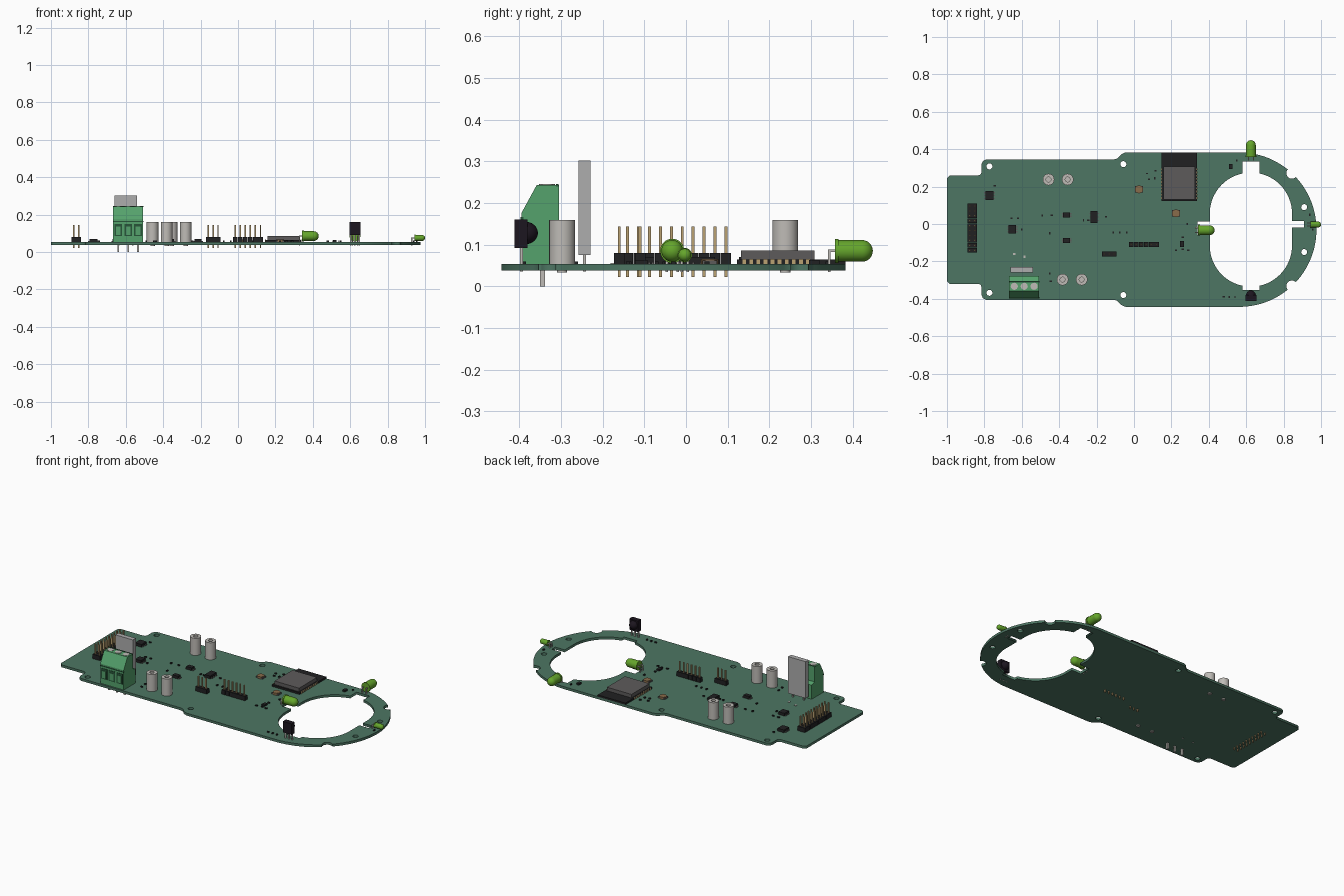
import bpy, bmesh, math, random
from mathutils import Matrix, Vector

if "Cube" in bpy.data.objects:
    bpy.data.objects.remove(bpy.data.objects["Cube"])

TOP, BOT, YC = 0.053, 0.038, -0.03


def mat(name, r, g, b):
    m = bpy.data.materials.new(name)
    m.diffuse_color = (r, g, b, 1)
    m.use_nodes = True
    m.node_tree.nodes["Principled BSDF"].inputs["Base Color"].default_value = m.diffuse_color
    return m


BOARD = mat("board_green", 0.075, 0.18, 0.125)
BLACK = mat("black_plastic", 0.015, 0.015, 0.016)
LENS = mat("lens_green", 0.13, 0.38, 0.025)
BLOCK = mat("block_green", 0.09, 0.36, 0.15)
BLOCK_DARK = mat("opening_green", 0.02, 0.09, 0.04)
GOLD = mat("gold_pin", 0.5, 0.36, 0.17)
STEEL = mat("light_metal", 0.52, 0.5, 0.47)
CAN = mat("shield_metal", 0.11, 0.105, 0.105)
BRASS = mat("button_brown", 0.25, 0.15, 0.07)
DARK = mat("receiver_black", 0.012, 0.008, 0.014)
GREY = mat("plate_grey", 0.42, 0.42, 0.42)


def box(bm, x0, x1, y0, y1, z0, z1):
    m = Matrix.Translation(((x0 + x1) / 2, (y0 + y1) / 2, (z0 + z1) / 2))
    bmesh.ops.create_cube(bm, size=1, matrix=m @ Matrix.Diagonal((x1 - x0, y1 - y0, z1 - z0, 1)))


def lathe(bm, profile, origin, axis=(0, 0, 1), n=28):
    m = Matrix.Translation(origin) @ Vector(axis).to_track_quat('Z', 'Y').to_matrix().to_4x4()
    rings = [[bm.verts.new(m @ Vector((r * math.cos(2 * math.pi * i / n), r * math.sin(2 * math.pi * i / n), h)))
              for i in range(n)] for r, h in profile]
    for a, b in zip(rings, rings[1:]):
        for i in range(n):
            j = (i + 1) % n
            bm.faces.new((a[i], a[j], b[j], b[i]))


def finish(name, bm, material, smooth=False):
    bmesh.ops.remove_doubles(bm, verts=bm.verts, dist=1e-5)
    bmesh.ops.recalc_face_normals(bm, faces=bm.faces)
    me = bpy.data.meshes.new(name)
    bm.to_mesh(me)
    bm.free()
    ob = bpy.data.objects.new(name, me)
    bpy.context.collection.objects.link(ob)
    me.materials.append(material)
    if smooth:
        bpy.ops.object.select_all(action='DESELECT')
        ob.select_set(True)
        bpy.context.view_layer.objects.active = ob
        bpy.ops.object.shade_smooth_by_angle(angle=math.radians(35))
    return ob


def boxes(name, material, items):
    bm = bmesh.new()
    for it in items:
        box(bm, *it)
    return finish(name, bm, material)


def arc(cx, cy, r, a0, a1, n):
    return [(cx + r * math.cos(math.radians(a0 + (a1 - a0) * i / n)),
             cy + r * math.sin(math.radians(a0 + (a1 - a0) * i / n))) for i in range(n + 1)]


# Board outline: upper half mirrored about the board's centre line
CX, R = 0.5625, 0.413
bite = (CX + R * math.cos(math.radians(47)), R * math.sin(math.radians(47)))
half = [(-1, .275), (-.985, .29), (-.832, .29), (-.82, .295), (-.815, .307), (-.815, .35), (-.808, .367),
        (-.79, .375), (-.11, .375), (-.09, .38), (-.068, .403), (-.045, .413)]
half += arc(CX, 0, R, 90, 51.5, 12) + arc(*bite, .03, 135, 319, 10) + arc(CX, 0, R, 42.5, 0, 14)
outline = [(x, y + YC) for x, y in half] + [(x, YC - y) for x, y in reversed(half[:-1])]

# Large opening with four square notches
hx = 0.625
hole = [(.845, -.02), (.91, -.02), (.91, .015), (.845, .015)] + arc(hx, .055, .22, 0, 78, 14)
hole += [(.67, .333), (.58, .333)] + arc(hx, .055, .22, 102, 180, 14)
hole += [(.405, .013), (.34, .013), (.34, -.06), (.405, -.06)] + arc(hx, -.115, .22, 180, 258, 14)
hole += [(.58, -.352), (.67, -.352)] + arc(hx, -.115, .22, 282, 360, 14)
loops = [outline, hole]
for x, dy in ((-.773, .338), (-.057, .35), (.91, .12)):
    for s in (1, -1):
        loops.append(arc(x, YC + s * dy, .016, 0, 345, 23))

cu = bpy.data.curves.new("board_curve", 'CURVE')
cu.dimensions, cu.fill_mode, cu.extrude = '2D', 'BOTH', (TOP - BOT) / 2
for pts in loops:
    sp = cu.splines.new('POLY')
    sp.points.add(len(pts) - 1)
    for p, (x, y) in zip(sp.points, pts):
        p.co = (x, y, 0, 1)
    sp.use_cyclic_u = True
cu.materials.append(BOARD)
board = bpy.data.objects.new("circuit_board", cu)
board.location.z = (TOP + BOT) / 2
bpy.context.collection.objects.link(board)
board.select_set(True)
bpy.context.view_layer.objects.active = board
bpy.ops.object.convert(target='MESH')

# Pin headers: body blocks plus gold pins
P = 0.0262
for name, xs, ys in (("left_header", [-.878, -.852], [-.14 + P * i for i in range(10)]),
                     ("six_pin_header", [-.015 + P * 1.03 * i for i in range(6)], [-.11]),
                     ("three_pin_header", [-.159 + P * i for i in range(3)], [-.16])):
    boxes(name + "_body", BLACK, [(x - .0129, x + .0129, y - .0125, y + .0125, TOP, .08) for x in xs for y in ys])
    boxes(name + "_pins", GOLD, [(x - .0035, x + .0035, y - .0035, y + .0035, .022, .143) for x in xs for y in ys])

# Hollow cylindrical posts
for i, (x, y) in enumerate(((-.457, .238), (-.355, .238), (-.382, -.297), (-.28, -.297))):
    bm = bmesh.new()
    lathe(bm, [(0, TOP), (.031, TOP), (.031, .159), (.013, .159), (.013, .09), (0, .09)], (x, y, 0))
    lathe(bm, [(0, .033), (.012, .033), (.012, TOP), (0, TOP)], (x, y, 0), n=16)
    finish(f"post_{i}", bm, STEEL, True)

# Screw terminal block: side profile extruded along x
prof = [(-.395, TOP), (-.395, .175), (-.358, .243), (-.305, .243), (-.305, .15), (-.277, .14), (-.277, TOP)]
bm = bmesh.new()
f = bm.faces.new([bm.verts.new((-.667, y, z)) for y, z in prof])
ext = bmesh.ops.extrude_face_region(bm, geom=[f])["geom"]
bmesh.ops.translate(bm, vec=(.16, 0, 0), verts=[v for v in ext if isinstance(v, bmesh.types.BMVert)])
finish("terminal_block", bm, BLOCK)
tx = (-.64, -.587, -.534)
boxes("terminal_openings", BLOCK_DARK, [(x - .021, x + .021, -.397, -.39, .085, .15) for x in tx])
boxes("terminal_clamps", BLOCK, [(x - .013, x + .013, -.399, -.39, .092, .135) for x in tx])
boxes("terminal_ribs", BLOCK_DARK, [(-.668, -.506, -.397, -.39, .16, .166), (-.668, -.506, -.312, -.306, .24, .245)])
boxes("terminal_pins", STEEL, [(x - .005, x + .005, -.35, -.338, 0, .06) for x in tx])
bm = bmesh.new()
for x in tx:
    lathe(bm, [(0, .238), (.019, .238), (.019, .245), (0, .245)], (x, -.333, 0), n=20)
finish("terminal_screws", bm, STEEL, True)

# Upright grey plate component with legs
boxes("upright_plate", GREY, [(-.66, -.54, -.258, -.229, .075, .302)])
boxes("plate_legs", STEEL, [(x - .004, x + .004, -.247, -.24, .035, .078) for x in (-.638, -.562)])

# Lights lying on their sides
for name, base, d, r, length in (("inner_light", (.343, -.033, .085), (1, 0, 0), .026, .088),
                                 ("top_light", (.625, .357, .085), (0, 1, 0), .026, .091),
                                 ("end_light", (.943, -.003, .075), (1, 0, 0), .0155, .057)):
    bm = bmesh.new()
    s = length - r
    dome = [(r * math.cos(a * math.pi / 16), s + r * math.sin(a * math.pi / 16)) for a in range(9)]
    lathe(bm, [(0, 0), (r * 1.12, 0), (r * 1.12, r * .35), (r, r * .35)] + dome, base, d)
    finish(name, bm, LENS, True)
    b, d = Vector(base), Vector(d)
    side = Vector((-d.y, d.x, 0)) * r * .5
    legs = []
    for k in (1, -1):
        a = b + side * k
        e = a - d * .014
        w = .003
        legs.append((min(a.x, e.x) - w, max(a.x, e.x) + w, min(a.y, e.y) - w, max(a.y, e.y) + w, b.z - w, b.z + w))
        legs.append((e.x - w, e.x + w, e.y - w, e.y + w, .034, b.z + w))
    boxes(name + "_legs", STEEL, legs)

# Infrared receiver with a rounded lens facing the opening
bm = bmesh.new()
box(bm, .595, .655, -.411, -.38, .092, .16)
dome = [(.027 * math.cos(a * math.pi / 12), .03 * math.sin(a * math.pi / 12)) for a in range(7)]
lathe(bm, [(0, -.005)] + dome, (.625, -.385, .128), (0, 1, 0), 24)
finish("receiver", bm, DARK, True)
boxes("receiver_legs", STEEL, [(x - .004, x + .004, -.398, -.391, .035, .095) for x in (.602, .625, .648)])

# Wireless module: carrier, shield can and edge pads
boxes("module_carrier", BLACK, [(.147, .337, .122, .383, TOP, .064)])
boxes("module_shield", CAN, [(.158, .326, .132, .308, .064, .086)])
boxes("module_pads", GOLD, [(x, x + .004, y, y + .009, TOP, .0655) for x in (.1455, .3345)
                            for y in [.135 + .017 * i for i in range(10)]])

# Push buttons
for i, (x, y) in enumerate(((.027, .185), (.225, .057))):
    boxes(f"button_base_{i}", CAN, [(x - .022, x + .022, y - .017, y + .017, TOP, .062)])
    bm = bmesh.new()
    lathe(bm, [(0, .05), (.021, .05), (.021, .066), (0, .066)], (x, y, 0), n=20)
    finish(f"button_cap_{i}", bm, BRASS, True)

# Surface-mount chips (x, y, half width, half depth) with side leads
chips = [(-.773, .152, .022, .025), (-.65, -.028, .02, .022), (-.36, .048, .019, .014),
         (-.36, -.088, .019, .013), (-.213, .037, .019, .032), (-.133, -.16, .037, .011)]
boxes("chips", BLACK, [(x - a, x + a, y - b, y + b, TOP, .07) for x, y, a, b in chips[:5]])
boxes("chip_leads", CAN, [(x - a - .007, x + a + .007, y + k * b - .003, y + k * b + .003, TOP, .058)
                          for x, y, a, b in chips[:5] for k in (-.6, 0, .6)])

# Tiny scattered components
tiny = [(-.745, .205), (-.44, .048), (-.49, .046), (-.45, -.05), (-.655, .03), (-.62, .03), (-.60, -.03),
        (-.45, -.265), (-.445, -.305), (-.15, .04), (-.11, -.045), (-.075, -.045), (-.04, -.045), (.07, .27),
        (.115, .285), (.08, .24), (.11, .245), (.26, -.07), (.26, -.135), (.225, -.14), (.29, -.14), (.285, .0),
        (.48, -.39), (.51, -.39), (.54, -.39), (.55, .34), (.94, .05), (.955, -.03), (-.27, .02), (-.245, .02)]
random.seed(3)
items = [(.247, .267, -.122, -.092, TOP, .063), (.509, .527, .295, .32, TOP, .063)]
for x, y in tiny:
    a, b = random.choice(((.006, .004), (.004, .006)))
    items.append((x - a, x + a, y - b, y + b, TOP, .06))
boxes("tiny_components", BLACK, items)
boxes("tiny_pads", STEEL, [(x - .006, x + .006, y - .006, y + .006, TOP, .056) for x, y in ((-.64, -.16), (-.585, -.175))])
